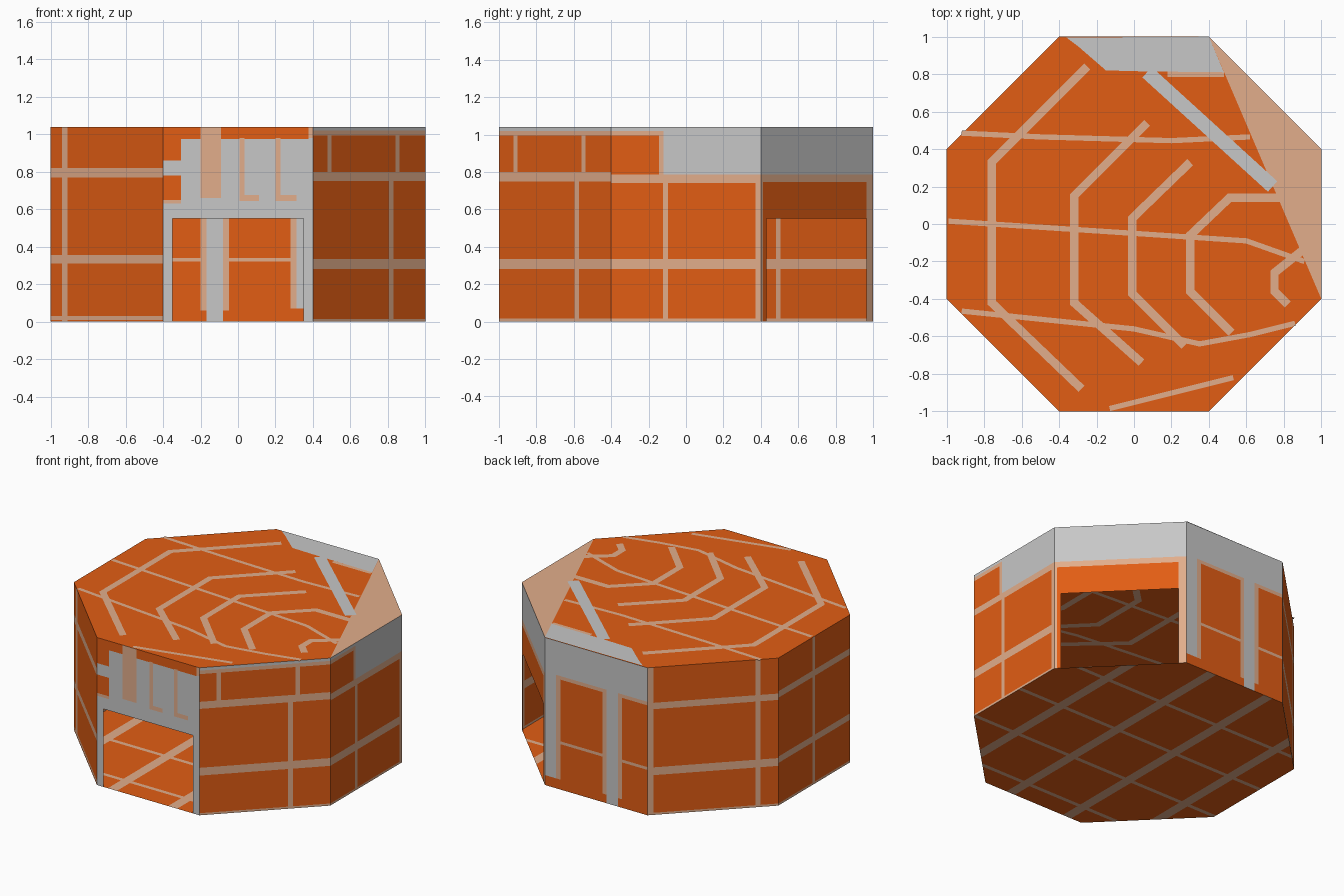
import bpy, bmesh
from mathutils import Vector

if "Cube" in bpy.data.objects:
    bpy.data.objects.remove(bpy.data.objects["Cube"])

H = 1.04
ORANGE, TAN, GREY = 0, 1, 2
MATS = []
for name, col in (("brick orange", (0.76, 0.11, 0.007)),
                  ("mortar tan", (0.76, 0.42, 0.26)),
                  ("bare grey", (0.57, 0.57, 0.57))):
    m = bpy.data.materials.new(name)
    m.diffuse_color = (*col, 1)
    m.use_nodes = True
    m.node_tree.nodes["Principled BSDF"].inputs["Base Color"].default_value = m.diffuse_color
    MATS.append(m)

# Octagon corners, counter-clockwise from the front wall
OCT = [(-0.4, -1), (0.4, -1), (1, -0.4), (1, 0.4),
       (0.4, 1), (-0.4, 1), (-1, 0.4), (-1, -0.4)]


def finish(name, bm):
    bmesh.ops.remove_doubles(bm, verts=bm.verts[:], dist=1e-5)
    me = bpy.data.meshes.new(name)
    bm.to_mesh(me)
    bm.free()
    for m in MATS:
        me.materials.append(m)
    ob = bpy.data.objects.new(name, me)
    bpy.context.collection.objects.link(ob)
    return ob


def add_face(bm, pts, mat):
    f = bm.faces.new([bm.verts.new(p) for p in pts])
    f.material_index = mat
    return f


def wall(name, i, base, rects, hole=None):
    """Wall sheet cut into cells; the last rectangle over a cell colours it.
    Rectangles are (u0, u1, z0, z1, colour), u running 0-1 left to right."""
    a, b = Vector(OCT[i]), Vector(OCT[(i + 1) % 8])
    regions = rects + ([(*hole, None)] if hole else [])
    us = sorted({0.0, 1.0, *[v for r in regions for v in r[:2]]})
    zs = sorted({0.0, H, *[v for r in regions for v in r[2:4]]})
    bm = bmesh.new()
    for u0, u1 in zip(us, us[1:]):
        for z0, z1 in zip(zs, zs[1:]):
            cu, cz, col = (u0 + u1) / 2, (z0 + z1) / 2, base
            for r in regions:
                if r[0] < cu < r[1] and r[2] < cz < r[3]:
                    col = r[4]
            if col is None:
                continue
            p, q = a.lerp(b, u0), a.lerp(b, u1)
            add_face(bm, [(*p, z0), (*q, z0), (*q, z1), (*p, z1)], col)
    finish(name, bm)


def courses(*bands):
    return [(0, 1, z0, z1, TAN) for z0, z1 in bands]


# Front wall with doorway and worn bricks
wall("front_wall", 0, GREY, [
    (0, .12, .86, H, ORANGE), (0, .12, .65, .78, ORANGE), (0, .12, .63, .65, TAN),
    (.12, .97, .975, H, ORANGE), (.97, 1, .98, H, TAN), (.25, .385, .66, H, TAN),
    (.51, .545, .645, .98, TAN), (.51, .64, .645, .675, TAN),
    (.75, .785, .645, .98, TAN), (.75, .89, .645, .675, TAN),
], hole=(.0625, .9375, 0, .55))

# Front right wall
wall("front_right_wall", 1, ORANGE, courses((0, .015), (.28, .335), (.75, .80), (.995, 1.02)) + [
    (0, 1, 1.02, H, GREY), (.13, .165, .8, 1.0, TAN), (.735, .77, .8, 1.0, TAN),
    (.675, .715, 0, .75, TAN)])

# Right wall
wall("right_wall", 2, ORANGE, courses((0, .015), (.28, .335), (.74, .785), (.995, 1.02)) + [
    (0, 1, 1.02, H, GREY), (.35, 1, .785, H, GREY), (.32, .35, .785, 1.02, TAN),
    (.345, .38, 0, .74, TAN), (.965, 1, 0, .74, TAN)])

# Back right wall with doorway
wall("back_right_wall", 3, ORANGE, [
    (0, 1, .785, H, GREY), (0, 1, .745, .785, TAN),
    (0, .02, 0, .745, TAN), (.94, 1, 0, .745, TAN)], hole=(.05, .94, 0, .55))

# Back wall with bare stripes
wall("back_wall", 4, ORANGE, [
    (.15, .56, .32, .34, TAN), (.75, 1, .32, .34, TAN), (0, 1, .775, .80, TAN),
    (.11, .15, .07, .80, TAN), (0, .11, .07, .80, GREY),
    (.56, .75, .06, .80, TAN), (.60, .71, 0, .80, GREY), (0, 1, .80, H, GREY)])

# Back left, left and front left walls
wall("back_left_wall", 5, ORANGE, courses((0, .015), (.28, .335), (.745, .79)) + [
    (0, .045, 0, H, TAN), (.825, .865, 0, H, TAN)])
wall("left_wall", 6, ORANGE, courses((0, .015), (.30, .345), (.76, .805)) + [
    (.475, .51, 0, H, TAN)])
wall("front_left_wall", 7, ORANGE, courses((.01, .03), (.31, .355), (.77, .82)) + [
    (.1, .15, 0, H, TAN)])

# Floor cut along its mortar lines
wide = [(c - .035, c + .035) for c in (-.75, -.28, .19, .66)]
thin = [(c - .015, c + .015) for c in (-.84, -.39, .06, .51)]
bm = bmesh.new()
add_face(bm, [(x, y, 0) for x, y in reversed(OCT)], ORANGE)
for bands, axis in ((wide, (1, 0, 0)), (thin, (0, 1, 0))):
    for band in bands:
        for c in band:
            bmesh.ops.bisect_plane(bm, geom=bm.verts[:] + bm.edges[:] + bm.faces[:],
                                   plane_co=Vector(axis) * c, plane_no=axis)
for f in bm.faces:
    c = f.calc_center_median()
    if any(a < c.x < b for a, b in wide) or any(a < c.y < b for a, b in thin):
        f.material_index = TAN
finish("floor", bm)

# Flat roof with a tan corner triangle
bm = bmesh.new()
add_face(bm, [(x, y, H) for x, y in OCT[:3] + OCT[4:]], ORANGE)
add_face(bm, [(x, y, H) for x, y in OCT[2:5]], TAN)
finish("roof", bm)


def strip(bm, pts, w, z, mat):
    """Flat mitred ribbon along a polyline."""
    pts = [Vector(p) for p in pts]
    dirs = [(q - p).normalized() for p, q in zip(pts, pts[1:])]
    sides = []
    for i, p in enumerate(pts):
        d0, d1 = dirs[max(i - 1, 0)], dirs[min(i, len(dirs) - 1)]
        t = (d0 + d1).normalized()
        off = Vector((-t.y, t.x)) * (w / 2 / max(t.dot(d1), .5))
        sides.append((p + off, p - off))
    for (l0, r0), (l1, r1) in zip(sides, sides[1:]):
        f = add_face(bm, [(*r0, z), (*r1, z), (*l1, z), (*l0, z)], mat)
        f.normal_update()
        if (f.normal.z > 0) != (z > H):
            f.normal_flip()


# Roof mortar: courses that follow the walls, and lines across them
COURSES = [
    [(-.25, .84), (-.76, .33), (-.76, -.42), (-.28, -.88)],
    [(.07, .54), (-.32, .15), (-.32, -.42), (.04, -.74)],
    [(.30, .33), (-.01, .03), (-.01, -.37), (.27, -.65)],
    [(.78, .14), (.51, .14), (.30, -.06), (.30, -.36), (.52, -.58)],
    [(.90, -.14), (.75, -.26), (.75, -.36), (.82, -.43)],
]
CROSS = [
    [(-.92, .485), (-.5, .465), (.2, .445), (.62, .465)],
    [(-.99, .015), (0, -.05), (.6, -.09), (.91, -.2)],
    [(-.92, -.465), (0, -.56), (.35, -.64), (.62, -.59), (.86, -.53)],
    [(-.13, -.985), (.53, -.82)],
    [(.18, .80), (.48, .80)],
]
bm = bmesh.new()
for z in (H + .002, H - .002):
    for line in COURSES:
        strip(bm, line, .045, z, TAN)
    for line in CROSS:
        strip(bm, line, .028, z, TAN)
finish("roof_mortar", bm)

# Bare patch and bare diagonal strip at the back of the roof
bm = bmesh.new()
for z in (H + .003, H - .003):
    patch = [(-.36, .995), (-.3, .95), (-.15, .82), (.04, .815), (.48, .81), (.4, 1)]
    f = add_face(bm, [(x, y, z) for x, y in patch], GREY)
    f.normal_update()
    if (f.normal.z > 0) != (z > H):
        f.normal_flip()
    strip(bm, [(.07, .81), (.74, .20)], .075, z, GREY)
finish("roof_bare_patch", bm)
